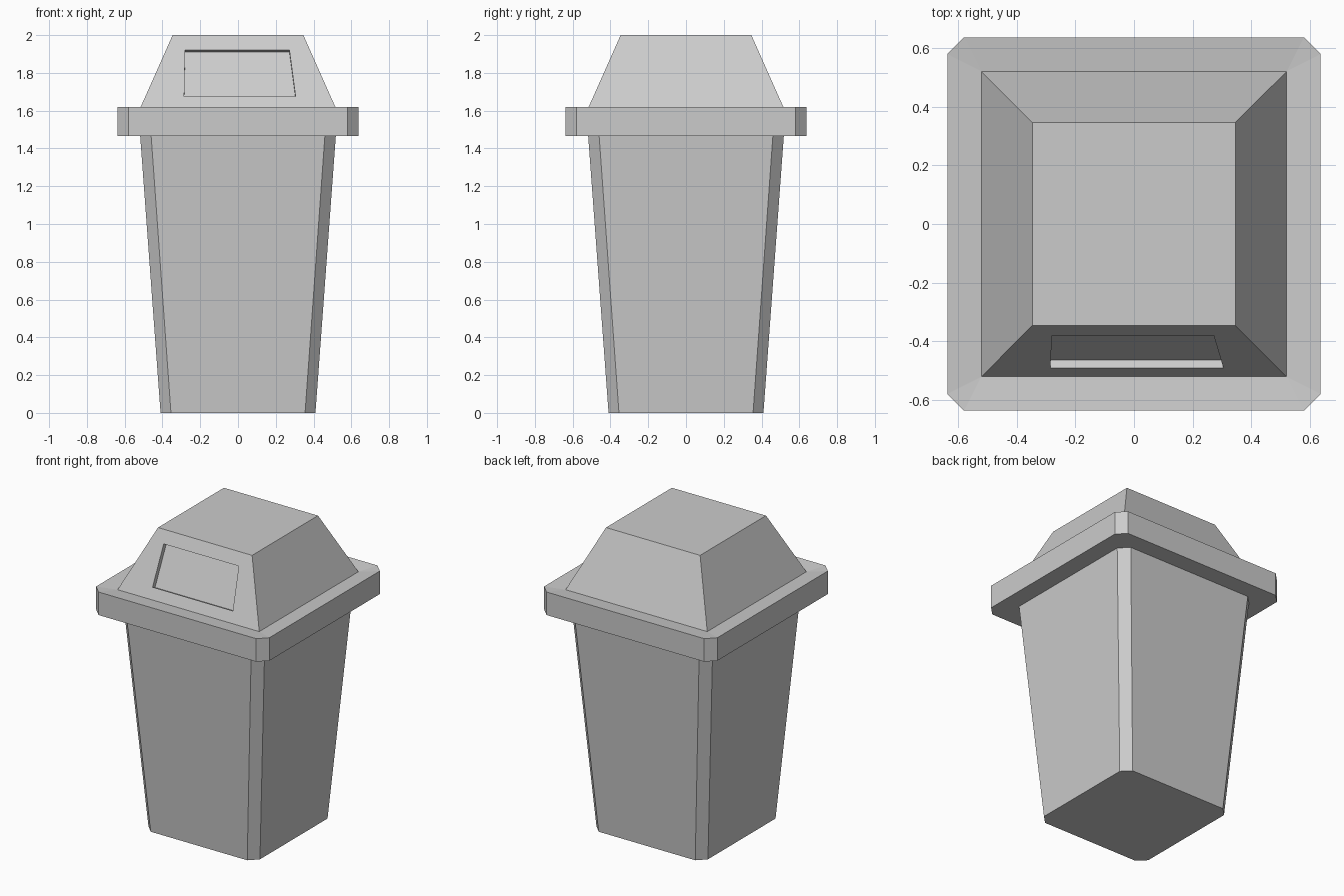
import bpy, bmesh
from mathutils import Vector

if "Cube" in bpy.data.objects:
    bpy.data.objects.remove(bpy.data.objects["Cube"])


def ring(bm, half, chamfer, z):
    """Square ring with chamfered corners, counter-clockwise from the front edge."""
    h, k = half, half - chamfer
    pts = [(-k, -h), (k, -h), (h, -k), (h, k), (k, h), (-k, h), (-h, k), (-h, -k)]
    return [bm.verts.new((x, y, z)) for x, y in pts]


def loft(bm, a, b):
    n = len(a)
    return [bm.faces.new((a[i], a[(i + 1) % n], b[(i + 1) % n], b[i])) for i in range(n)]


def finish(bm, name):
    bmesh.ops.remove_doubles(bm, verts=bm.verts, dist=1e-4)
    bmesh.ops.dissolve_degenerate(bm, edges=bm.edges, dist=1e-5)
    bm.normal_update()
    mesh = bpy.data.meshes.new(name)
    bm.to_mesh(mesh)
    bm.free()
    obj = bpy.data.objects.new(name, mesh)
    bpy.context.collection.objects.link(obj)
    return obj


# Tapered bin body, closed at the bottom
bm = bmesh.new()
base = ring(bm, 0.41, 0.055, 0.0)
loft(bm, base, ring(bm, 0.518, 0.058, 1.467))
bm.faces.new(base[::-1])
finish(bm, "bin_body")

# Lid rim: underside, outer band and a top sloping slightly inwards
bm = bmesh.new()
rings = [ring(bm, 0.518, 0.058, 1.467), ring(bm, 0.637, 0.057, 1.467),
         ring(bm, 0.637, 0.057, 1.62), ring(bm, 0.521, 0.0, 1.607)]
for a, b in zip(rings, rings[1:]):
    loft(bm, a, b)
finish(bm, "lid_rim")

# Dome: truncated pyramid with a recessed flap in the front face
BASE, TOP, Z0, Z1 = 0.521, 0.346, 1.607, 2.0
slope = (BASE - TOP) / (Z1 - Z0)
bm = bmesh.new()


def square(half, z):
    return [bm.verts.new((sx * half, sy * half, z))
            for sx, sy in ((-1, -1), (1, -1), (1, 1), (-1, 1))]


low, high = square(BASE, Z0), square(TOP, Z1)
sides = loft(bm, low, high)
bm.faces.new(high)
bm.faces.remove(sides[0])

# Flap recess: opening outline on the slope, pushed in along the face normal
outer = [low[0], low[1], high[1], high[0]]
outline = [(-0.285, 1.675), (0.305, 1.675), (0.272, 1.922), (-0.28, 1.922)]
opening = [bm.verts.new((x, -(TOP + (Z1 - z) * slope), z)) for x, z in outline]
inward = Vector((0, 1, -slope)).normalized() * 0.029
flap = [bm.verts.new(v.co + inward) for v in opening]
loft(bm, outer, opening)
loft(bm, opening, flap)
bm.faces.new(flap)
finish(bm, "lid_dome")
